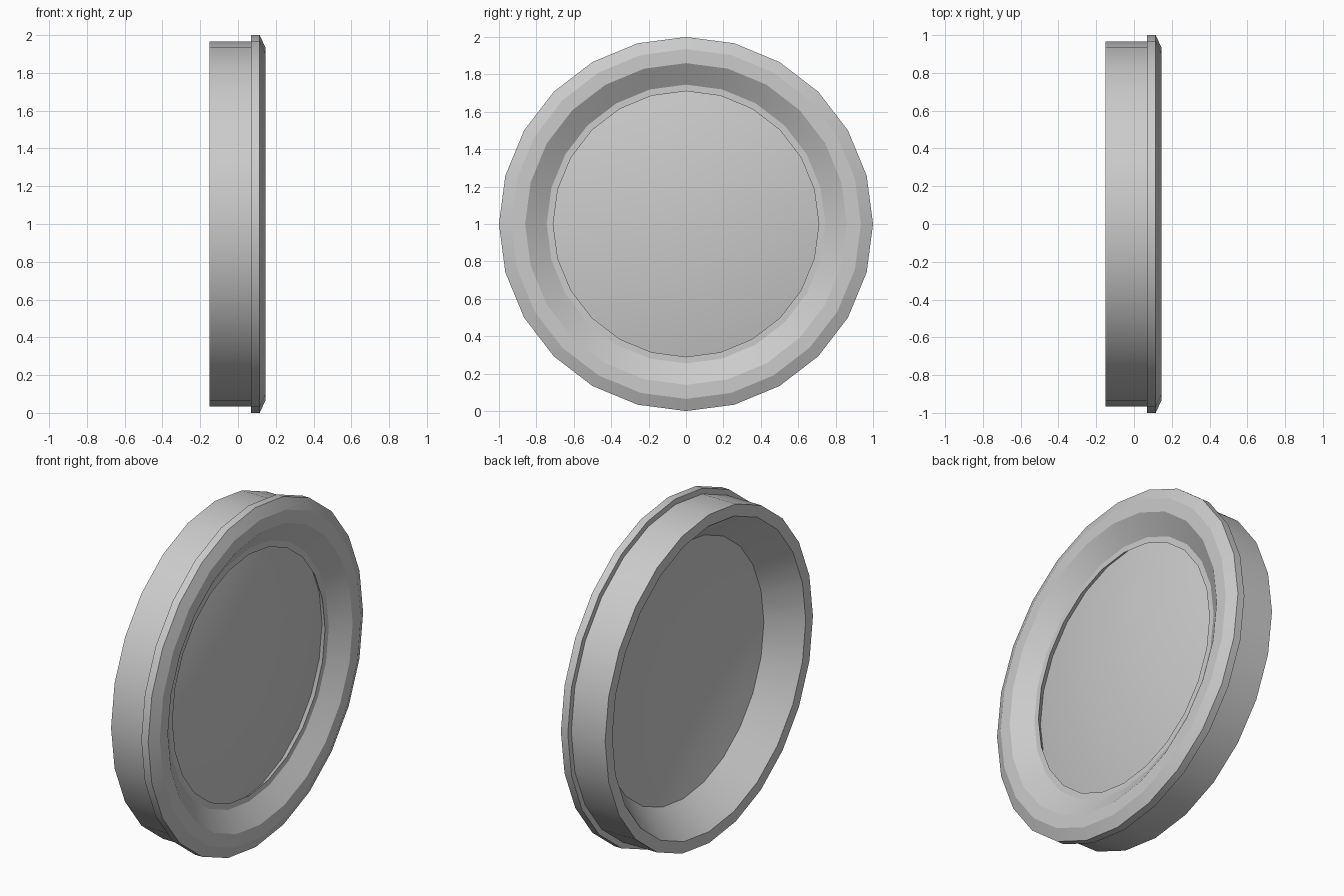
import bpy, bmesh
from math import cos, sin, pi, radians, sqrt

if "Cube" in bpy.data.objects:
    bpy.data.objects.remove(bpy.data.objects["Cube"])

SIDES = 24


def lathe(name, profile):
    """Spin an (x, radius) profile around the x axis, centred at z = 1."""
    bm = bmesh.new()
    rings = []
    for x, r in profile:
        rings.append([bm.verts.new((x, r * cos(2 * pi * j / SIDES),
                                    1 + r * sin(2 * pi * j / SIDES)))
                      for j in range(SIDES)])
    for a, b in zip(rings, rings[1:]):
        for j in range(SIDES):
            k = (j + 1) % SIDES
            bm.faces.new((a[j], a[k], b[k], b[j]))
    bmesh.ops.remove_doubles(bm, verts=bm.verts, dist=1e-5)
    mesh = bpy.data.meshes.new(name)
    bm.to_mesh(mesh)
    bm.free()
    mesh.shade_smooth()
    mesh.set_sharp_from_angle(angle=radians(20))
    obj = bpy.data.objects.new(name, mesh)
    bpy.context.collection.objects.link(obj)
    return obj


# Housing: front seat ring, tapered inside, back edge, outer wall
lathe("housing", [(0.07, 0.75), (0.07, 0.71), (-0.15, 0.90),
                  (-0.15, 0.967), (0.07, 0.967)])

# Bezel: sleeve inside the housing, flange, chamfer, flat front, sloped recess
lathe("bezel", [(-0.065, 0.964), (0.07, 0.964), (0.07, 1.0), (0.115, 1.0),
                (0.145, 0.935), (0.145, 0.86), (0.07, 0.745)])

# Lens: shallow dome bulging forward
edge_x, edge_r, rise = 0.02, 0.753, 0.08
ball = (edge_r ** 2 + rise ** 2) / (2 * rise)
steps = 8
dome = []
for i in range(steps + 1):
    r = edge_r * (1 - i / steps)
    dome.append((edge_x + rise - ball + sqrt(ball ** 2 - r ** 2), r))
lathe("lens", dome)
